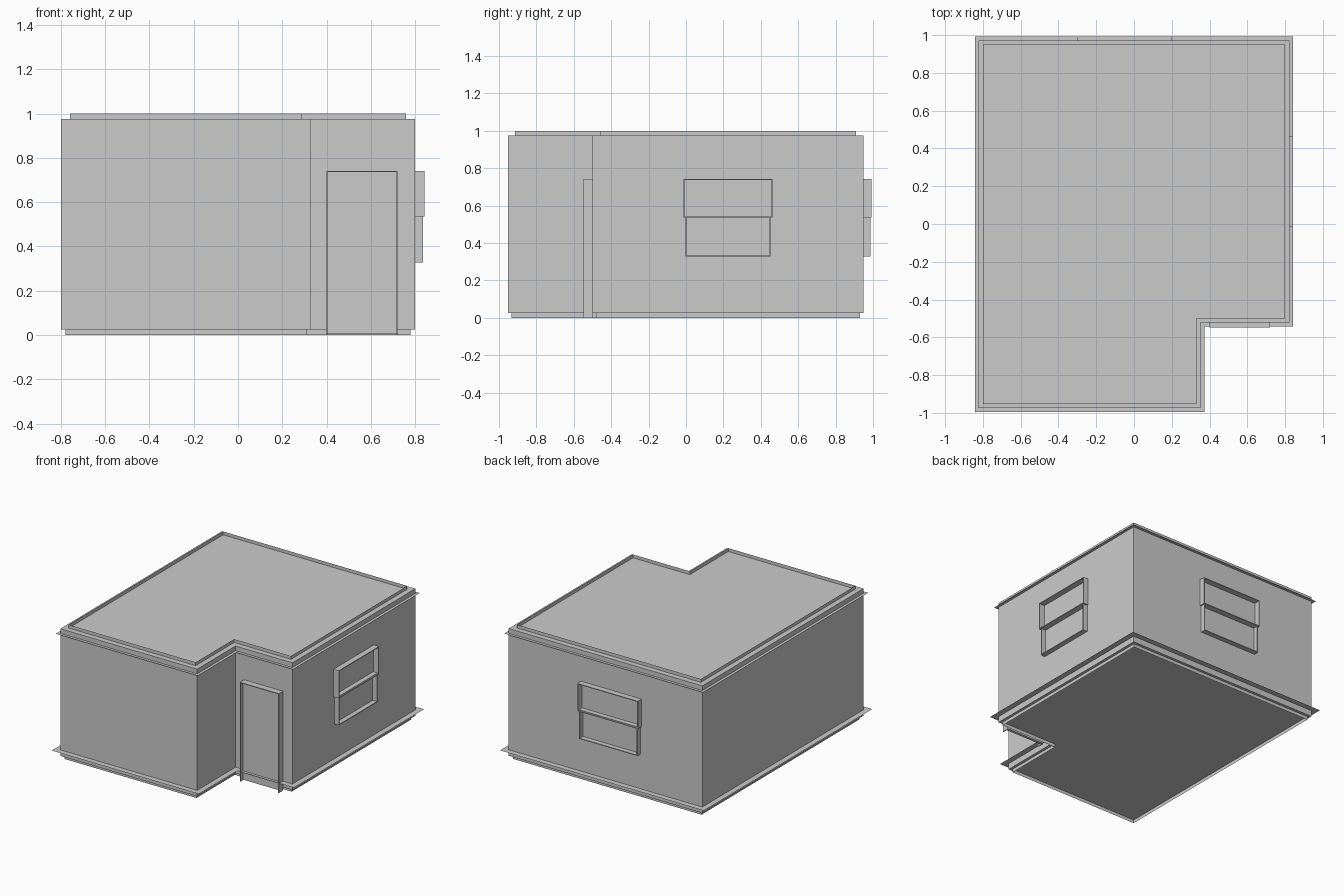
import bpy, bmesh
from mathutils import Matrix, Vector
from math import pi

if "Cube" in bpy.data.objects:
    bpy.data.objects.remove(bpy.data.objects["Cube"])

grey = bpy.data.materials.new("plain_grey")
grey.diffuse_color = (0.6, 0.6, 0.6, 1)
grey.use_nodes = True
grey.node_tree.nodes["Principled BSDF"].inputs["Base Color"].default_value = grey.diffuse_color


def finish(name, bm):
    me = bpy.data.meshes.new(name)
    bm.to_mesh(me)
    bm.free()
    me.materials.append(grey)
    ob = bpy.data.objects.new(name, me)
    bpy.context.collection.objects.link(ob)
    return ob


def outline(d):
    """L-shaped floor plan, grown outwards by d."""
    return [(-0.80 - d, -0.953 - d), (0.33 + d, -0.953 - d), (0.33 + d, -0.50 - d),
            (0.80 + d, -0.50 - d), (0.80 + d, 0.95 + d), (-0.80 - d, 0.95 + d)]


def ring(name, d0, z0, d1, z1, caps=False):
    """Strip of faces between two offset outlines."""
    bm = bmesh.new()
    a = [bm.verts.new((x, y, z0)) for x, y in outline(d0)]
    b = [bm.verts.new((x, y, z1)) for x, y in outline(d1)]
    n = len(a)
    for i in range(n):
        j = (i + 1) % n
        bm.faces.new((a[i], a[j], b[j], b[i]))
    if caps:
        bm.faces.new(a[::-1])
        bm.faces.new(b)
    return finish(name, bm)


def boxes(name, spans, matrix=Matrix()):
    """Several boxes, each given as (x0, x1, y0, y1, z0, z1)."""
    bm = bmesh.new()
    for x0, x1, y0, y1, z0, z1 in spans:
        size = Matrix.Diagonal((x1 - x0, y1 - y0, z1 - z0, 1))
        mid = Matrix.Translation(((x0 + x1) / 2, (y0 + y1) / 2, (z0 + z1) / 2))
        bmesh.ops.create_cube(bm, size=1, matrix=matrix @ mid @ size)
    return finish(name, bm)


def frame(w, z0, z1, depth, t=0.006, bottom=True):
    """Thin open frame standing out from a wall towards -y."""
    parts = [(-w, -w + t, -depth, 0, z0, z1), (w - t, w, -depth, 0, z0, z1),
             (-w, w, -depth, 0, z1 - t, z1)]
    if bottom:
        parts.append((-w, w, -depth, 0, z0, z0 + t))
    return parts


# Walls with floor and roof, and the thin sheets around them
ring("walls", 0, 0.025, 0, 0.975, caps=True)
ring("roof_parapet", -0.04, 0.975, -0.04, 1.0)
ring("base_rim", -0.02, 0.0, -0.02, 0.025)
ring("cornice_ledge", 0, 0.94, 0.022, 0.94)
ring("skirting_ledge", 0, 0.07, 0.042, 0.07)

# Door: thin frame with a recessed leaf
at_door = Matrix.Translation((0.56, -0.50, 0))
boxes("door_frame", frame(0.161, 0.0, 0.742, 0.048, bottom=False), at_door)
boxes("door_leaf", [(-0.155, 0.155, -0.02, 0, 0.005, 0.736)], at_door)

# Sash windows on the right and back walls
for side, pos, angle, w in (("right", (0.80, 0.224, 0), pi / 2, 0.238),
                            ("back", (-0.048, 0.95, 0), pi, 0.25)):
    m = Matrix.Translation(Vector(pos)) @ Matrix.Rotation(angle, 4, "Z")
    boxes(side + "_window_upper_sash", frame(w, 0.535, 0.742, 0.043), m)
    boxes(side + "_window_lower_sash", frame(w - 0.01, 0.328, 0.545, 0.036), m)
